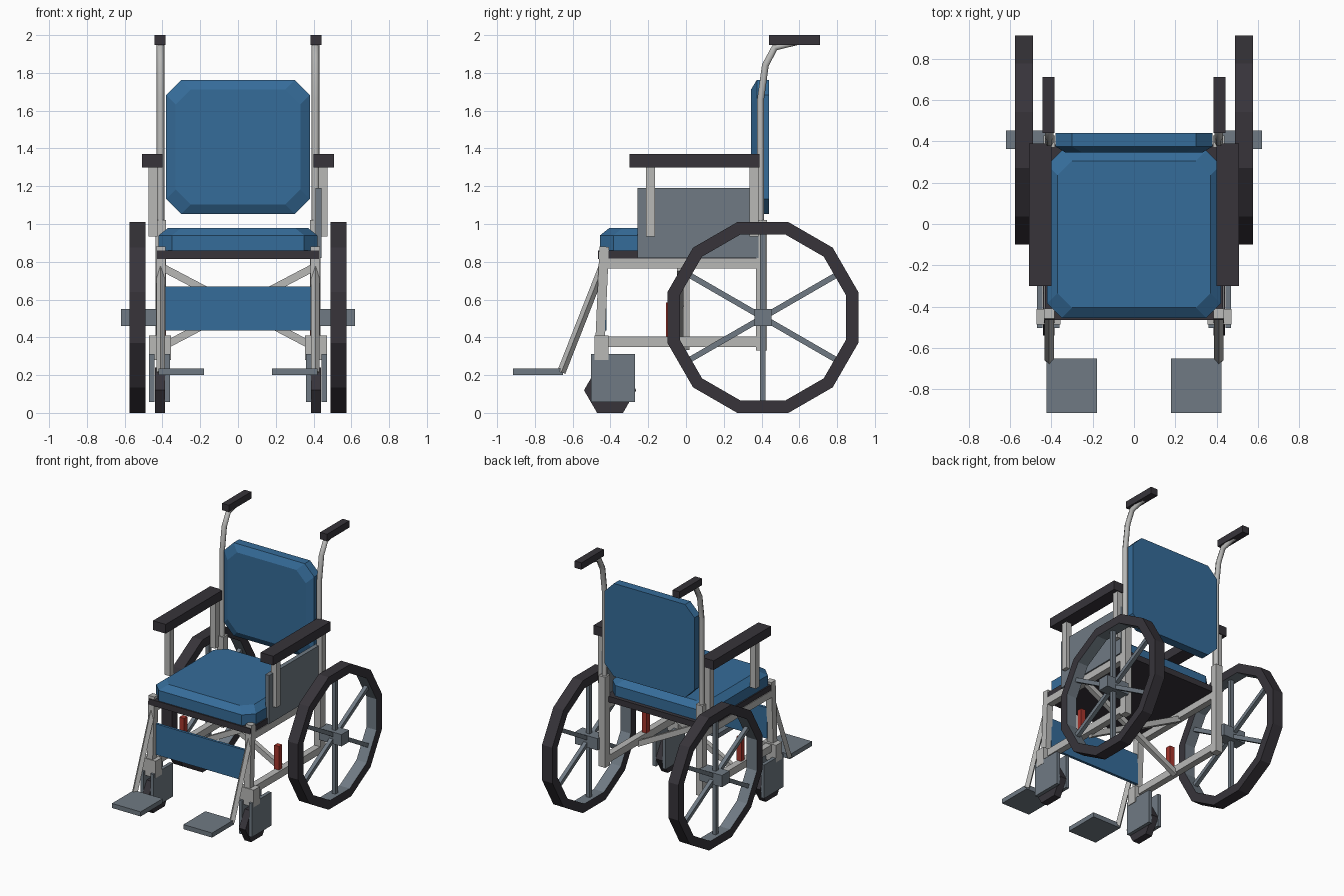
import bpy, bmesh, math
from mathutils import Matrix, Vector

cube = bpy.data.objects.get("Cube")
if cube:
    bpy.data.objects.remove(cube, do_unlink=True)


def material(name, *rgb):
    m = bpy.data.materials.new(name)
    m.use_nodes = True
    m.diffuse_color = (*rgb, 1)
    m.node_tree.nodes["Principled BSDF"].inputs["Base Color"].default_value = (*rgb, 1)
    return m


BLUE = material("blue upholstery", 0.036, 0.15, 0.32)
DARK = material("dark rubber", 0.038, 0.034, 0.042)
METAL = material("light metal", 0.48, 0.48, 0.47)
SLATE = material("slate metal", 0.16, 0.195, 0.23)
RED = material("red brake", 0.38, 0.035, 0.025)


def finish(name, bm, *mats):
    bmesh.ops.recalc_face_normals(bm, faces=bm.faces)
    me = bpy.data.meshes.new(name)
    bm.to_mesh(me)
    bm.free()
    for m in mats:
        me.materials.append(m)
    ob = bpy.data.objects.new(name, me)
    bpy.context.collection.objects.link(ob)
    return ob


def box(name, mat, x, y, z):
    """Box from its (min, max) range on each axis."""
    bm = bmesh.new()
    bmesh.ops.create_cube(bm, size=1)
    for v in bm.verts:
        v.co = [(r[0] + r[1]) / 2 + c * (r[1] - r[0]) for r, c in zip((x, y, z), v.co)]
    return finish(name, bm, mat)


def bar(name, mat, p, q, width, depth, side, roll=0):
    """Straight bar from p to q; depth is measured along the side axis."""
    p, q, side = Vector(p), Vector(q), Vector(side)
    d = (q - p).normalized()
    across = side.cross(d)
    frame = Matrix((across, side, d)).transposed().to_4x4()
    bm = bmesh.new()
    bmesh.ops.create_cube(bm, size=1, matrix=Matrix.Translation((p + q) / 2) @ frame
                          @ Matrix.Rotation(roll, 4, "Z")
                          @ Matrix.Diagonal((width, depth, (q - p).length, 1)))
    return finish(name, bm, mat)


def cushion(name, hx, hy, cut, layers, matrix):
    """Corner-cut slab lofted through (height, inset) layers."""
    bm = bmesh.new()
    rings = []
    for h, inset in layers:
        a, b = hx - inset, hy - inset
        pts = [(a, b - cut), (a - cut, b), (cut - a, b), (-a, b - cut),
               (-a, cut - b), (cut - a, -b), (a - cut, -b), (a, cut - b)]
        rings.append([bm.verts.new((*p, h)) for p in pts])
    bm.faces.new(rings[0])
    bm.faces.new(rings[-1])
    for lo, hi in zip(rings, rings[1:]):
        for i in range(8):
            j = (i + 1) % 8
            bm.faces.new((lo[i], lo[j], hi[j], hi[i]))
    bm.transform(matrix)
    return finish(name, bm, BLUE)


def wheel_rim(name, x, y, z, outer, inner, half):
    """Twelve-sided rim with the surface towards the hub in slate."""
    bm = bmesh.new()
    loops = []
    for flat, dx in ((outer, half), (outer, -half), (inner, -half), (inner, half)):
        r = flat / math.cos(math.pi / 12)
        loops.append([bm.verts.new((x + dx, y + r * math.cos(a), z + r * math.sin(a)))
                      for a in (math.radians(15 + 30 * i) for i in range(12))])
    for k in range(4):
        a, b = loops[k], loops[(k + 1) % 4]
        for i in range(12):
            j = (i + 1) % 12
            f = bm.faces.new((a[i], a[j], b[j], b[i]))
            f.material_index = 1 if k == 2 else 0
    return finish(name, bm, DARK, SLATE)


def tube(name, points, radius):
    cu = bpy.data.curves.new(name, "CURVE")
    cu.dimensions = "3D"
    cu.bevel_depth = radius
    cu.bevel_resolution = 1
    cu.use_fill_caps = True
    sp = cu.splines.new("POLY")
    sp.points.add(len(points) - 1)
    for pt, co in zip(sp.points, points):
        pt.co = (*co, 1)
    cu.materials.append(METAL)
    ob = bpy.data.objects.new(name, cu)
    bpy.context.collection.objects.link(ob)
    return ob


# Seat, backrest and calf strap
box("seat_base", DARK, (-.43, .43), (-.465, .385), (.815, .86))
cushion("seat_cushion", .42, .405, .07, ((0, 0), (.08, 0), (.12, .05)),
        Matrix.Translation((0, -.05, .86)))
cushion("backrest", .38, .355, .08, ((0, 0), (.065, 0), (.095, .05)),
        Matrix.Translation((0, .44, 1.408)) @ Matrix.Rotation(math.pi / 2, 4, "X"))
box("calf_strap", BLUE, (-.39, .39), (-.44, -.42), (.435, .67))

# Folding cross brace
for s, y, tag in ((1, -.03, "front"), (-1, .002, "rear")):
    bar("cross_brace_" + tag, METAL, (-s * .4, y, .35), (s * .4, y, .77), .04, .035, (0, 1, 0))

HUB_Y, HUB_Z = .407, .505
for s, tag in ((1, "left"), (-1, "right")):
    def part(name, mat, x, y, z):
        return box(f"{tag}_{name}", mat, sorted((s * x[0], s * x[1])), y, z)

    # Drive wheel
    wheel_rim(tag + "_wheel_rim", s * .532, HUB_Y, HUB_Z, .505, .44, .043)
    for i in range(3):
        a = math.radians(30 + 60 * i)
        dy, dz = .45 * math.cos(a), .45 * math.sin(a)
        bar(f"{tag}_spoke_{i + 1}", SLATE, (s * .532, HUB_Y - dy, HUB_Z - dz),
            (s * .532, HUB_Y + dy, HUB_Z + dz), .03, .03, (1, 0, 0))
    part("wheel_hub", SLATE, (.43, .62), (.362, .453), (.46, .55))

    # Side frame
    part("rear_post", METAL, (.382, .438), (.37, .428), (.33, 1.02))
    part("upper_rail", METAL, (.385, .435), (-.43, .385), (.765, .818))
    part("lower_rail", METAL, (.385, .435), (-.43, .385), (.35, .405))
    bar(tag + "_front_post", METAL, (s * .41, -.456, .35), (s * .41, -.433, .88),
        .05, .05, (1, 0, 0))
    part("brake_lever", RED, (.38, .42), (-.107, -.067), (.405, .585))

    # Push handle
    tube(tag + "_push_handle", [(s * .41, y, z) for y, z in
         ((.395, .98), (.395, 1.66), (.42, 1.84), (.47, 1.935), (.6, 1.968))], .021)
    part("handle_grip", DARK, (.385, .442), (.44, .71), (1.948, 2.0))

    # Armrest
    part("armrest_pad", DARK, (.4, .507), (-.3, .39), (1.3, 1.37))
    for y, end in ((-.188, "front"), (.36, "rear")):
        part(f"armrest_{end}_post", METAL, (.425, .473), (y - .024, y + .024), (.935, 1.31))

    # Caster with fork
    part("caster_socket", METAL, (.355, .472), (-.485, -.41), (.28, .41))
    for x, where in ((.36, "inner"), (.443, "outer")):
        part(f"caster_fork_{where}", SLATE, (x, x + .027), (-.503, -.27), (.058, .313))
    bm = bmesh.new()
    bmesh.ops.create_cone(bm, cap_ends=True, segments=6, radius1=.138, radius2=.138, depth=.055,
                          matrix=Matrix.Translation((s * .413, -.402, .12))
                          @ Matrix.Rotation(math.pi / 2, 4, "Y")
                          @ Matrix.Rotation(math.pi / 2, 4, "Z"))
    # Turn the hexagon so a flat side meets the floor
    low = min(v.co.z for v in bm.verts)
    if low < -.01:
        bmesh.ops.rotate(bm, verts=bm.verts, cent=(s * .413, -.402, .12),
                         matrix=Matrix.Rotation(math.pi / 6, 3, "X"))
    finish(tag + "_caster_wheel", bm, DARK)

    # Footrest
    bar(tag + "_footrest_hanger", METAL, (s * .41, -.43, .8), (s * .41, -.66, .215),
        .032, .032, (1, 0, 0), math.pi / 4)
    part("footplate", SLATE, (.18, .422), (-.915, -.65), (.2, .235))

# Side guard on one side only
box("side_guard", SLATE, (.41, .443), (-.257, .385), (.82, 1.19))
